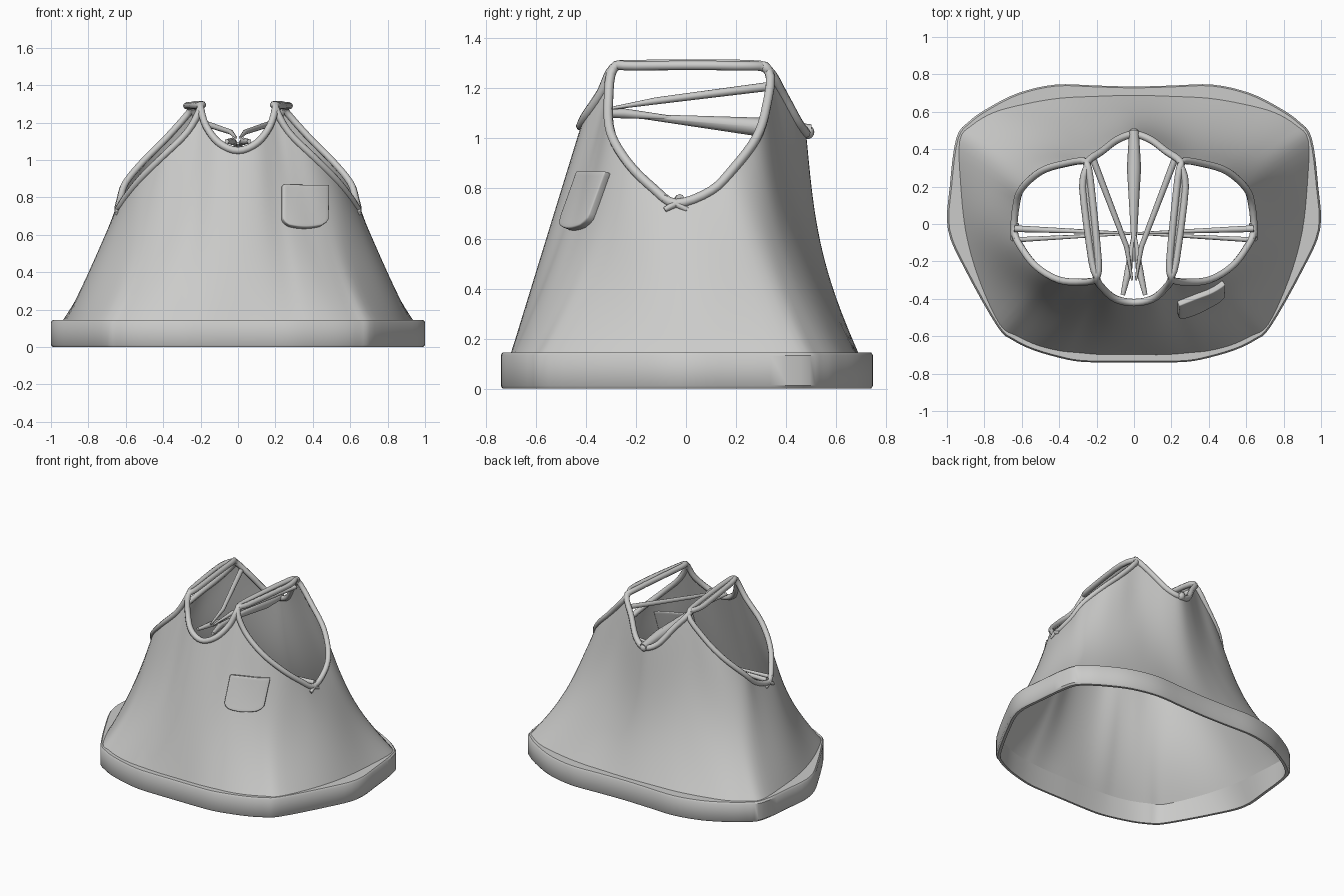
import bpy, math
from mathutils import Vector
from mathutils.bvhtree import BVHTree

if "Cube" in bpy.data.objects:
    bpy.data.objects.remove(bpy.data.objects["Cube"], do_unlink=True)

cloth = bpy.data.materials.new("light_grey_cloth")
cloth.use_nodes = True
GREY = (0.6, 0.6, 0.59, 1)
cloth.diffuse_color = GREY
shader = cloth.node_tree.nodes["Principled BSDF"]
shader.inputs["Base Color"].default_value = GREY
shader.inputs["Roughness"].default_value = 0.8


def select(obj):
    bpy.ops.object.select_all(action="DESELECT")
    obj.select_set(True)
    bpy.context.view_layer.objects.active = obj


def smooth(obj, angle=40):
    select(obj)
    bpy.ops.object.shade_smooth_by_angle(angle=math.radians(angle))


def mesh_object(name, verts, faces):
    mesh = bpy.data.meshes.new(name)
    mesh.from_pydata([tuple(v) for v in verts], [], faces)
    mesh.materials.append(cloth)
    obj = bpy.data.objects.new(name, mesh)
    bpy.context.collection.objects.link(obj)
    return obj


def loft(name, rows):
    """Skin a stack of closed rings."""
    n = len(rows[0])
    faces = [(r * n + i, (r + 1) * n + i, (r + 1) * n + (i + 1) % n, r * n + (i + 1) % n)
             for r in range(len(rows) - 1) for i in range(n)]
    obj = mesh_object(name, [v for row in rows for v in row], faces)
    smooth(obj)
    return obj


def tube(name, points, radii, cyclic=False):
    """Round cord along a path, one radius or one per point."""
    curve = bpy.data.curves.new(name, "CURVE")
    curve.dimensions = "3D"
    curve.bevel_depth = 1
    curve.bevel_resolution = 2
    curve.use_fill_caps = True
    spline = curve.splines.new("POLY")
    spline.points.add(len(points) - 1)
    for k, (p, co) in enumerate(zip(spline.points, points)):
        p.co = (*co, 1)
        p.radius = radii[k] if isinstance(radii, (list, tuple)) else radii
    spline.use_cyclic_u = cyclic
    curve.materials.append(cloth)
    obj = bpy.data.objects.new(name, curve)
    bpy.context.collection.objects.link(obj)
    select(obj)
    bpy.ops.object.convert(target="MESH")
    smooth(bpy.context.object, 60)


def mirror(p):
    return Vector((-p[0], *p[1:]))


def full_ring(half):
    half = [Vector(p) for p in half]
    return half + [mirror(p) for p in half[-2:0:-1]]


def rounded(points, steps=4):
    """Closed smooth path through the points."""
    n, out = len(points), []
    for i in range(n):
        a, b, c, d = (Vector(points[(i + k) % n]) for k in (-1, 0, 1, 2))
        for s in range(steps):
            t = s / steps
            out.append(b + (c - a) * (t / 2) + (2 * a - 5 * b + 4 * c - d) * (t * t / 2)
                       + (3 * b - a - 3 * c + d) * (t ** 3 / 2))
    return out


# Upper edge: neckline, strap front, armhole, strap back, neckline
edge = [(0, -.42, 1.05), (.1, -.4, 1.09), (.17, -.34, 1.18), (.2, -.29, 1.28),
        (.27, -.31, 1.15), (.4, -.3, 1.02), (.52, -.23, .9), (.6, -.13, .8),
        (.64, -.04, .74), (.63, .1, .79), (.6, .19, .88), (.5, .28, 1),
        (.38, .32, 1.12), (.25, .33, 1.27), (.17, .39, 1.17), (.09, .45, 1.06), (0, .48, 1.02)]
# Lower edge of the skirt and outer outline of the hem band
hem = [(0, -.7), (.17, -.7), (.3, -.69), (.4, -.68), (.52, -.65), (.63, -.6), (.72, -.54),
       (.83, -.3), (.9, -.05), (.93, .22), (.935, .45), (.87, .53), (.75, .6),
       (.58, .645), (.4, .675), (.2, .685), (0, .69)]
band = [(0, -.74), (.17, -.74), (.3, -.735), (.42, -.71), (.55, -.67), (.65, -.62), (.73, -.55),
        (.9, -.25), (.995, -.03), (.985, .2), (.95, .46), (.88, .55), (.78, .62),
        (.62, .7), (.42, .745), (.2, .74), (0, .735)]
BAND_TOP = .145


def flat_ring(half, z, scale=1):
    ring = rounded(full_ring([(x, y, 0) for x, y in half]))
    return [Vector((p.x * scale, p.y * scale, z)) for p in ring]


# Body: flared shell sagging inward at the corners and the back
top_ring, hem_ring = rounded(full_ring(edge)), flat_ring(hem, BAND_TOP - .005)
ROWS = 20
body_rows = []
for r in range(ROWS + 1):
    t = r / ROWS
    row = []
    for a, b in zip(top_ring, hem_ring):
        p = a.lerp(b, t)
        angle = math.atan2(p.y, p.x)
        sag = .09 * math.sin(2 * angle) ** 2 + .08 * max(0, math.sin(angle)) ** 2
        pull = 1 - sag * math.sin(math.pi * t)
        row.append(Vector((p.x * pull, p.y * pull, p.z)))
    body_rows.append(row)
body = loft("body", body_rows)

# Hem band: hollow ring with softly rounded edges
loft("hem_band", [flat_ring(hem, BAND_TOP, .99), flat_ring(band, BAND_TOP, .99),
                  flat_ring(band, BAND_TOP - .012), flat_ring(band, .012),
                  flat_ring(band, 0, .99), flat_ring(band, 0, .97),
                  flat_ring(hem, BAND_TOP, .99)])

# Neckline cord, running along both straps
neck = edge[:4] + [(.19, -.2, 1.295), (.235, .25, 1.295)] + edge[13:]
tube("neckline_cord", rounded(full_ring(neck)), .02, True)

# Armhole cords with a small knot under each arm
arm = edge[3:14] + [(.275, .2, 1.29), (.225, -.2, 1.29)]
for side, flip in (("left", Vector), ("right", mirror)):
    tube(side + "_armhole_cord", rounded([flip(p) for p in arm]), .019, True)
    for k, tilt in enumerate((1, -1)):
        ends = [(.65, -.04 - .045 * tilt, .715), (.645, -.04, .74), (.625, -.04 + .045 * tilt, .75)]
        tube(f"{side}_knot_{k + 1}", [flip(p) for p in ends], [.01, .016, .012])
    # Flat strip joining the two cords on the shoulder
    strap = [(.19, -.29, 1.3), (.215, -.29, 1.3), (.27, .33, 1.295), (.235, .33, 1.295)]
    mesh_object(side + "_shoulder_strap", [flip(p) for p in strap], [(0, 1, 2, 3)])
    # Loose cords stretched across the openings
    tube(side + "_neck_lace", [flip(p) for p in ((.22, .35, 1.21), (.04, -.12, 1.15), (.01, -.3, 1.12))],
         [.018, .014, .006])
    tube(side + "_front_lace", [flip(p) for p in ((.06, -.38, 1.1), (.03, -.25, 1.1), (0, -.02, 1.08))],
         [.012, .02, .005])
    tube(side + "_arm_lace", [flip(p) for p in ((.64, -.025, .76), (0, -.05, .75), (-.64, -.085, .76))],
         [.018, .006, .014])
tube("back_lace", [(0, .5, 1.03), (0, .3, 1.045), (0, -.2, 1.09)], [.026, .038, .008])

# Back neckline knob
bpy.ops.mesh.primitive_uv_sphere_add(segments=16, ring_count=8, radius=.028, location=(0, .485, 1.025))
bpy.context.object.name = "back_knob"
bpy.context.object.data.materials.append(cloth)
smooth(bpy.context.object)

# Chest pocket: padded plate following the body
bvh = BVHTree.FromPolygons([v.co for v in body.data.vertices],
                           [tuple(p.vertices) for p in body.data.polygons])
N = 12
verts, faces = [], []
for j in range(N + 1):
    v = j / N
    width = .12 - .035 * max(0, 1 - v / .2) ** 2
    for i in range(N + 1):
        u = 2 * i / N - 1
        x, z = .35 + u * width, .63 + .23 * v + .012 * u * u * max(0, 1 - v * 3)
        hit = bvh.ray_cast(Vector((x, -2, z)), Vector((0, 1, 0)))[0]
        verts.append((x, (hit.y if hit else -.4) + .006, z))
faces = [(j * (N + 1) + i, j * (N + 1) + i + 1, (j + 1) * (N + 1) + i + 1, (j + 1) * (N + 1) + i)
         for j in range(N) for i in range(N)]
pocket = mesh_object("chest_pocket", verts, faces)
pad = pocket.modifiers.new("pad", "SOLIDIFY")
pad.thickness, pad.offset = .035, 1
soft = pocket.modifiers.new("soft", "BEVEL")
soft.width, soft.segments, soft.limit_method = .009, 3, "ANGLE"
smooth(pocket)
